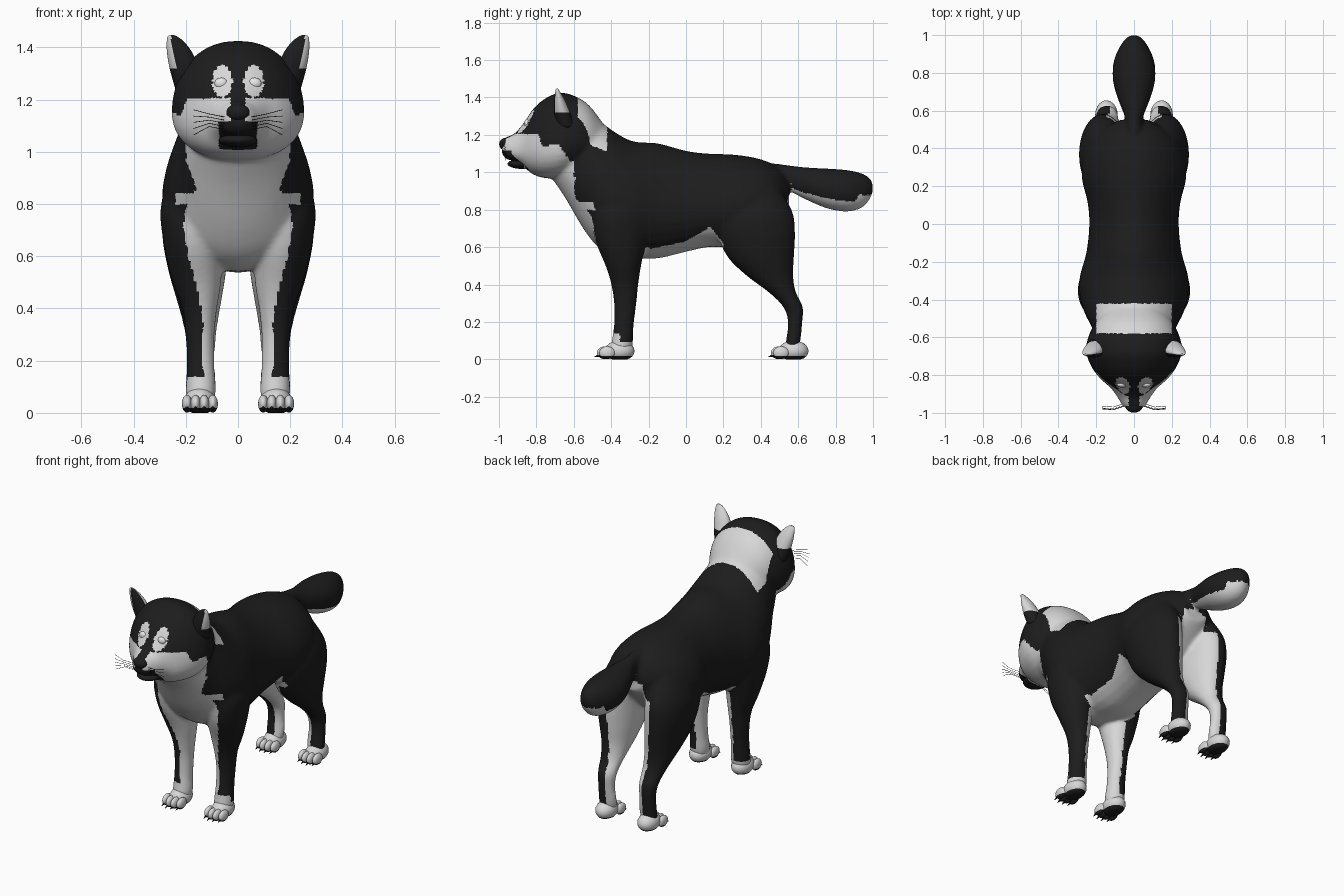
import bpy, bmesh
from math import sin, cos, pi, copysign
from mathutils import Vector, Matrix
from mathutils.bvhtree import BVHTree

cube = bpy.data.objects.get("Cube")
if cube:
    bpy.data.objects.remove(cube, do_unlink=True)


def material(name, value):
    m = bpy.data.materials.new(name)
    m.use_nodes = True
    m.diffuse_color = (value, value, value, 1)
    node = next(n for n in m.node_tree.nodes if n.type == 'BSDF_PRINCIPLED')
    node.inputs["Base Color"].default_value = m.diffuse_color
    node.inputs["Roughness"].default_value = 0.8
    return m


BLACK = material("black fur", 0.012)
WHITE = material("white fur", 0.68)
EYE = material("eye white", 0.85)


def ramp(t, *points):
    """Linear interpolation through (position, value) pairs."""
    if t <= points[0][0]:
        return points[0][1]
    for (a, u), (b, v) in zip(points, points[1:]):
        if t <= b:
            return u + (v - u) * (t - a) / (b - a)
    return points[-1][1]


def smooth_rows(rows, steps=4):
    rows = [Vector(r) for r in rows]
    pts = [rows[0]] + rows + [rows[-1]]
    out = []
    for a, b, c, d in zip(pts, pts[1:], pts[2:], pts[3:]):
        for i in range(steps):
            t = i / steps
            out.append(0.5 * (2 * b + (c - a) * t + (2 * a - 5 * b + 4 * c - d) * t * t
                              + (3 * b - a - 3 * c + d) * t ** 3))
    return out + [rows[-1]]


def loft(bm, rows, axis='Z', side=1, power=1.0, pear=0.0, sides=32):
    """Rings of (station, x_min, x_max, low, high); low/high is y for axis Z, z for axis Y."""
    rings = []
    for t, x0, x1, v0, v1 in smooth_rows(rows):
        ring = []
        for i in range(sides):
            c, s = cos(2 * pi * i / sides), sin(2 * pi * i / sides)
            c, s = copysign(abs(c) ** power, c), copysign(abs(s) ** power, s)
            x = side * ((x0 + x1) / 2 + (x1 - x0) / 2 * c * (1 - pear * s))
            v = (v0 + v1) / 2 + (v1 - v0) / 2 * s
            ring.append(bm.verts.new((x, v, t) if axis == 'Z' else (x, t, v)))
        rings.append(ring)
    for a, b in zip(rings, rings[1:]):
        for i in range(sides):
            j = (i + 1) % sides
            bm.faces.new((a[i], a[j], b[j], b[i]))
    bm.faces.new(rings[0])
    bm.faces.new(rings[-1])


def ball(bm, centre, radii):
    bmesh.ops.create_uvsphere(bm, u_segments=20, v_segments=12, radius=1,
                              matrix=Matrix.Translation(centre) @ Matrix.Diagonal((*radii, 1)))


def finish(bm, name, mats, rule=None):
    bmesh.ops.recalc_face_normals(bm, faces=bm.faces)
    me = bpy.data.meshes.new(name)
    bm.to_mesh(me)
    bm.free()
    ob = bpy.data.objects.new(name, me)
    bpy.context.collection.objects.link(ob)
    paint(me, mats, rule)
    return ob


def paint(me, mats, rule):
    me.materials.clear()
    for m in mats:
        me.materials.append(m)
    for p in me.polygons:
        p.use_smooth = True
        p.material_index = int(rule(p.center, p.normal)) if rule else 0


def wide(rows):
    return [(y, -w, w, lo, hi) for y, lo, hi, w in rows]


# Coat: torso, head, tail and legs blended into one skin
bm = bmesh.new()
torso = [(-.74, 1.0, 1.3, .13), (-.65, .87, 1.38, .18), (-.55, .70, 1.365, .22),
         (-.47, .60, 1.285, .26), (-.38, .55, 1.215, .285), (-.28, .54, 1.165, .285),
         (-.15, .54, 1.155, .25), (0, .575, 1.115, .235), (.12, .60, 1.10, .245),
         (.25, .60, 1.095, .275), (.38, .64, 1.075, .26), (.48, .74, 1.035, .19),
         (.55, .82, .97, .08)]
head = [(-.45, 1.05, 1.27, .14), (-.52, 1.04, 1.36, .2), (-.60, 1.0, 1.41, .24),
        (-.68, .97, 1.425, .25), (-.76, .97, 1.39, .22), (-.82, .99, 1.335, .175),
        (-.87, 1.03, 1.26, .12), (-.92, 1.06, 1.205, .085), (-.96, 1.07, 1.19, .06),
        (-.985, 1.10, 1.17, .03)]
tail = [(.40, .95, 1.05, .06), (.5, .93, 1.045, .045), (.57, .89, 1.035, .05),
        (.66, .845, 1.025, .085), (.76, .805, 1.02, .112), (.86, .79, 1.012, .108),
        (.94, .81, .995, .075), (.985, .86, .965, .04), (1.0, .90, .935, .015)]
loft(bm, wide(torso), 'Y', pear=.14)
loft(bm, wide(head), 'Y', power=.88, pear=.14)
loft(bm, wide(tail), 'Y')
front_leg = [(.95, .1, .23, -.44, -.2), (.8, .07, .295, -.5, -.2), (.65, .06, .285, -.49, -.21),
             (.5, .065, .25, -.43, -.24), (.4, .08, .213, -.40, -.255), (.3, .09, .2, -.385, -.265),
             (.18, .09, .197, -.385, -.28), (.08, .085, .2, -.40, -.285), (.03, .1, .19, -.40, -.3)]
hind_leg = [(.97, .06, .21, .2, .46), (.8, .04, .28, .15, .565), (.68, .04, .29, .165, .583),
            (.55, .045, .268, .22, .578), (.45, .06, .24, .32, .573), (.36, .075, .215, .44, .587),
            (.28, .085, .2, .52, .625), (.2, .09, .195, .545, .622), (.1, .085, .197, .535, .612),
            (.03, .1, .19, .52, .6)]
for s in (-1, 1):
    loft(bm, front_leg, side=s)
    loft(bm, hind_leg, side=s)
coat = finish(bm, "coat", [BLACK])
remesh = coat.modifiers.new("blend", 'REMESH')
remesh.mode = 'VOXEL'
remesh.voxel_size = 0.011
relax = coat.modifiers.new("relax", 'SMOOTH')
relax.factor = 0.5
relax.iterations = 8
bpy.context.view_layer.update()
skin = bpy.data.meshes.new_from_object(coat.evaluated_get(bpy.context.evaluated_depsgraph_get()))
coat.modifiers.clear()
coat.data = skin


def white_fur(c, n):
    x, y, z = abs(c.x), c.y, c.z
    inward = n.x * copysign(1, c.x) < -.2
    if y > .5 and z > .79:                                  # tail underside and vent
        return n.z < -.5 or (x < .08 and z < .88 and n.y > .3)
    if y < -.58 and z > .97:                                # face mask
        if y < -.84 and x < .075 and z < 1.115:
            return False
        if y < -.7 and ((x - .06) / .038) ** 2 + ((z - 1.27) / .062) ** 2 < 1:
            return True
        if y < -.8 and x < .03 and z > 1.1:
            return False
        top = ramp(y, (-.86, 1.205), (-.79, 1.2), (-.77, 1.14), (-.68, 1.15), (-.62, 1.06))
        return z < top and y < -.6
    if y < -.42 and z > .6:                                 # chest bib
        spike = .8 < z < .84 and x < .24 and y < -.46
        return spike or x < ramp(z, (.6, .19), (.7, .21), (.78, .2), (.86, .16), (.97, .2))
    if y < -.19 and z < .6:                                 # front legs
        if z < .09 or inward or (n.y < -.3 and z < .14):
            return True
        if n.z < -.5 and z > .5:
            return True
        return n.y < .3 and x < ramp(z, (.2, .11), (.45, .15), (.6, .19))
    if y > .2 or (y > .14 and z < .6):                      # hind legs
        return z < .8 and (z < .07 or inward or x < .1)
    return z < ramp(y, (-.22, .585), (0, .63), (.13, .71), (.2, .62))   # belly


paint(skin, [BLACK, WHITE], white_fur)
surface = BVHTree.FromPolygons([v.co for v in skin.vertices], [p.vertices for p in skin.polygons])


def face_y(x, z):
    hit = surface.ray_cast(Vector((x, -2, z)), Vector((0, 1, 0)))[0]
    return hit.y if hit else -.85


# Nose and lower jaw
bm = bmesh.new()
ball(bm, (0, -.963, 1.15), (.046, .036, .034))
finish(bm, "nose", [BLACK])
bm = bmesh.new()
ball(bm, (0, -.865, 1.045), (.075, .09, .028))
finish(bm, "lower_jaw", [BLACK, WHITE], lambda c, n: c.y > -.86 and n.z < -.3)

ear = [(1.24, .13, .24, -.69, -.59), (1.32, .15, .262, -.705, -.62), (1.38, .175, .272, -.705, -.645),
       (1.42, .205, .273, -.70, -.667), (1.44, .23, .27, -.697, -.68), (1.447, .245, .262, -.693, -.685)]
for s, label in ((1, "left"), (-1, "right")):
    # Ear with a dark inner face
    bm = bmesh.new()
    loft(bm, ear, side=s, sides=24)
    finish(bm, label + "_ear", [BLACK, WHITE],
           lambda c, n: c.z > 1.32 and not (n.y < -.35 and abs(c.x) < ramp(c.z, (1.3, .235), (1.42, .255))))
    # Eye
    bm = bmesh.new()
    ball(bm, (s * .064, face_y(s * .064, 1.262) + .008, 1.262), (.026, .016, .022))
    finish(bm, label + "_eye", [EYE])
    # Whiskers
    cu = bpy.data.curves.new(label + "_whiskers", 'CURVE')
    cu.dimensions = '3D'
    cu.bevel_depth = .0012
    cu.bevel_resolution = 0
    cu.materials.append(BLACK)
    for i in range(5):
        z = 1.085 + .012 * i
        root = Vector((s * .05, face_y(s * .05, z) + .004, z))
        line = cu.splines.new('POLY')
        line.points.add(2)
        for p, (dx, dy, dz) in zip(line.points, ((0, 0, 0), (.06, -.02, .012), (.12, -.015, .012 * i - .02))):
            p.co = (*(root + Vector((s * dx, dy, dz))), 1)
    bpy.context.collection.objects.link(bpy.data.objects.new(label + "_whiskers", cu))
    # Paws and claws
    for where, y in (("front", -.365), ("hind", .565)):
        bm, claws = bmesh.new(), bmesh.new()
        cx = .146 * s
        ball(bm, (cx, y + .01, .045), (.06, .08, .055))
        for i in (-1.5, -.5, .5, 1.5):
            tx, ty = cx + i * .033, y - .075 + abs(i) * .012
            ball(bm, (tx, ty, .035), (.0195, .042, .034))
            tilt = Matrix.Translation((tx, ty - .04, .018)) @ Matrix.Rotation(pi * .6, 4, 'X')
            bmesh.ops.create_cone(claws, segments=8, radius1=.009, radius2=.001, depth=.035,
                                  cap_ends=True, matrix=tilt)
        for v in bm.verts:
            v.co.z = max(v.co.z, 0)
        name = f"{where}_{label}"
        finish(bm, name + "_paw", [BLACK, WHITE], lambda c, n: c.z > .018)
        finish(claws, name + "_claws", [BLACK])
